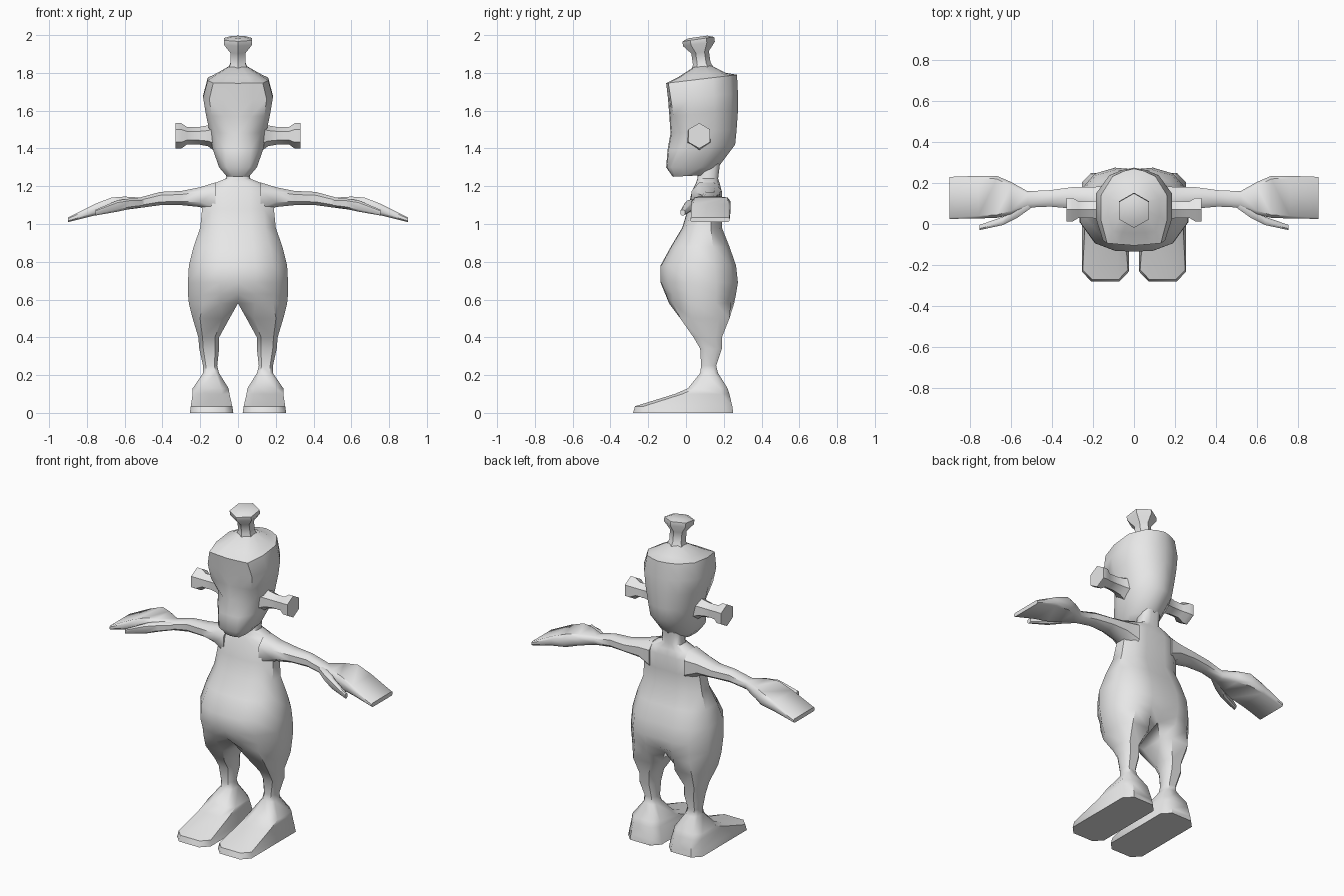
import bpy
import bmesh
import math
from mathutils import Matrix, Vector

cube = bpy.data.objects.get("Cube")
if cube:
    bpy.data.objects.remove(cube, do_unlink=True)

grey = bpy.data.materials.new("plain_grey")
grey.use_nodes = True
grey.diffuse_color = (0.8, 0.8, 0.8, 1)
grey.node_tree.nodes["Principled BSDF"].inputs["Base Color"].default_value = grey.diffuse_color


def strip(bm, rings, closed):
    """Skin neighbouring rings of vertices with quads."""
    for a, b in zip(rings, rings[1:]):
        n = len(a)
        for i in range(n if closed else n - 1):
            j = (i + 1) % n
            bm.faces.new((a[i], a[j], b[j], b[i]))


def add_rings(bm, rings):
    return [[bm.verts.new(p) for p in ring] for ring in rings]


def finish(name, bm, mirror=True, angle=45):
    bmesh.ops.recalc_face_normals(bm, faces=bm.faces)
    mesh = bpy.data.meshes.new(name)
    bm.to_mesh(mesh)
    bm.free()
    obj = bpy.data.objects.new(name, mesh)
    bpy.context.collection.objects.link(obj)
    mesh.materials.append(grey)
    bpy.ops.object.select_all(action="DESELECT")
    obj.select_set(True)
    bpy.context.view_layer.objects.active = obj
    bpy.ops.object.shade_smooth_by_angle(angle=math.radians(angle))
    if mirror:
        mod = obj.modifiers.new("mirror", "MIRROR")
        mod.use_clip = True
    return obj


def octagon(a0, a1, b0, b1, cut_a=0.28, cut_b=0.2):
    """Box outline with cut corners, starting on the a0 side."""
    fa = (0, cut_a, 1 - cut_a, 1, 1, 1 - cut_a, cut_a, 0)
    fb = (cut_b, 0, 0, cut_b, 1 - cut_b, 1, 1, 1 - cut_b)
    return [(a0 + (a1 - a0) * s, b0 + (b1 - b0) * t) for s, t in zip(fa, fb)]


def half_outline(w, front, back, xs, ys):
    return [(w * s, front + (back - front) * t) for s, t in zip(xs, ys)]


def loft(name, rings, angle=45):
    bm = bmesh.new()
    vs = add_rings(bm, rings)
    strip(bm, vs, True)
    bm.faces.new(vs[0])
    bm.faces.new(vs[-1])
    return finish(name, bm, True, angle)


# Body: half torso that splits into a leg and a foot, then mirrored
BODY_X = (0, 0.35, 0.72, 1, 1, 0.72, 0.35, 0)
BODY_Y = (0, 0.01, 0.1, 0.35, 0.72, 0.93, 1, 0.98)
HIP_Y = (0.12, 0, 0.06, 0.33, 0.72, 0.95, 1, 0.86)
torso = [  # height, half width, front, back
    (1.32, 0.06, 0.07, 0.18), (1.24, 0.065, 0.06, 0.17),
    (1.21, 0.14, 0.05, 0.18), (1.17, 0.185, 0.03, 0.19),
    (1.08, 0.19, 0.01, 0.19), (0.98, 0.2, -0.02, 0.19),
    (0.88, 0.235, -0.08, 0.23), (0.78, 0.26, -0.135, 0.265),
    (0.69, 0.265, -0.135, 0.275), (0.63, 0.265, -0.11, 0.265),
]
legs = [  # height, inner, outer, front, back, toe cut
    (0.5, 0.045, 0.24, -0.03, 0.23, 0.22), (0.4, 0.1, 0.21, 0.04, 0.19, 0.22),
    (0.34, 0.1, 0.205, 0.075, 0.19, 0.22), (0.25, 0.11, 0.185, 0.08, 0.16, 0.22),
    (0.21, 0.1, 0.185, 0.075, 0.17, 0.22), (0.13, 0.05, 0.24, 0.01, 0.22, 0.18),
    (0.1, 0.045, 0.24, -0.06, 0.23, 0.14), (0.035, 0.03, 0.25, -0.27, 0.245, 0.09),
    (0, 0.025, 0.255, -0.28, 0.25, 0.09),
]
bm = bmesh.new()
upper = [[(x, y, z) for x, y in half_outline(w, f, b, BODY_X, BODY_Y)] for z, w, f, b in torso]
hip = [(x, y, 0.58) for x, y in half_outline(0.26, -0.09, 0.255, BODY_X, HIP_Y)]
lower = [[(x, y, z) for x, y in octagon(i, o, f, b, 0.2, c)] for z, i, o, f, b, c in legs]
vs = add_rings(bm, upper + [hip] + lower)
split = len(upper)
strip(bm, vs[:split + 1], False)
strip(bm, vs[split:], True)
bm.faces.new(vs[0])
bm.faces.new(vs[-1])
finish("body", bm)

# Head: half outlines with a nose ridge and sunken eyes
head = [  # front height, back height, half width, front, back, nose, recess
    (1.25, 1.26, 0.06, -0.07, 0.12, 0.45, 0.06),
    (1.3, 1.3, 0.1, -0.105, 0.17, 0.6, 0.1),
    (1.39, 1.42, 0.135, -0.098, 0.26, 0.5, 0.16),
    (1.48, 1.5, 0.15, -0.082, 0.268, 0.33, 0.17),
    (1.57, 1.6, 0.17, -0.088, 0.275, 0.42, 0.06),
    (1.66, 1.69, 0.185, -0.095, 0.275, 0.42, 0.04),
    (1.745, 1.79, 0.16, -0.105, 0.27, 0.45, 0.03),
    (1.775, 1.8, 0.125, -0.045, 0.21, 0.45, 0.04),
    (1.83, 1.84, 0.045, 0.04, 0.13, 0.45, 0.1),
]
bm = bmesh.new()
rings = []
for zf, zb, w, f, b, nose, recess in head:
    xs = (0, nose, 0.82, 1, 1, 0.65, 0.3, 0)
    ys = (0, 0.015, recess, 0.32, 0.66, 0.9, 0.97, 1)
    rings.append([(x, y, zf + (zb - zf) * t)
                  for (x, y), t in zip(half_outline(w, f, b, xs, ys), ys)])
vs = add_rings(bm, rings)
strip(bm, vs, False)
bm.faces.new(vs[0])
bm.faces.new(vs[-1])
finish("head", bm)


# Six-sided knobs on the crown and at both ears
def knob(name, profile, matrix, mirror):
    bm = bmesh.new()
    rings = []
    for d, r in profile:
        rings.append([matrix @ Vector((r * math.sin(k * math.pi / 3),
                                       r * math.cos(k * math.pi / 3), d)) for k in range(6)])
    vs = add_rings(bm, rings)
    strip(bm, vs, True)
    bm.faces.new(vs[0])
    bm.faces.new(vs[-1])
    finish(name, bm, mirror)


knob("crown_knob", [(0, 0.07), (0.05, 0.047), (0.11, 0.047), (0.155, 0.085),
                    (0.18, 0.085), (0.192, 0.05)],
     Matrix.Translation((0, 0.09, 1.8)) @ Matrix.Rotation(math.radians(8), 4, "X"), False)
knob("ear_knobs", [(0, 0.09), (0.05, 0.055), (0.1, 0.046), (0.16, 0.046),
                   (0.19, 0.067), (0.22, 0.067)],
     Matrix.Translation((0.11, 0.07, 1.467)) @ Matrix.Rotation(math.radians(90), 4, "Y")
     @ Matrix.Rotation(math.radians(90), 4, "Z"), True)

# Arms running out into flat mitten hands
arm = [  # x, front, back, bottom, top, corner cut
    (0.12, 0.03, 0.19, 1.04, 1.22, 0.25), (0.2, 0.05, 0.18, 1.09, 1.195, 0.25),
    (0.3, 0.075, 0.18, 1.1, 1.175, 0.25), (0.41, 0.085, 0.165, 1.1, 1.17, 0.25),
    (0.52, 0.08, 0.16, 1.085, 1.14, 0.2), (0.6, 0.045, 0.205, 1.075, 1.145, 0.12),
    (0.67, 0.03, 0.235, 1.06, 1.14, 0.07), (0.76, 0.027, 0.235, 1.045, 1.105, 0.06),
    (0.9, 0.025, 0.23, 1.01, 1.035, 0.04),
]
loft("arms", [[(x, y, z) for y, z in octagon(f, b, lo, hi, c, 0.25)]
              for x, f, b, lo, hi, c in arm])

# Thumbs
thumb = [
    (0.5, 0.08, 0.14, 1.09, 1.135), (0.57, 0.03, 0.1, 1.08, 1.135),
    (0.64, -0.005, 0.035, 1.065, 1.125), (0.755, -0.03, -0.005, 1.045, 1.075),
]
loft("thumbs", [[(x, y, z) for y, z in octagon(f, b, lo, hi)] for x, f, b, lo, hi in thumb])
